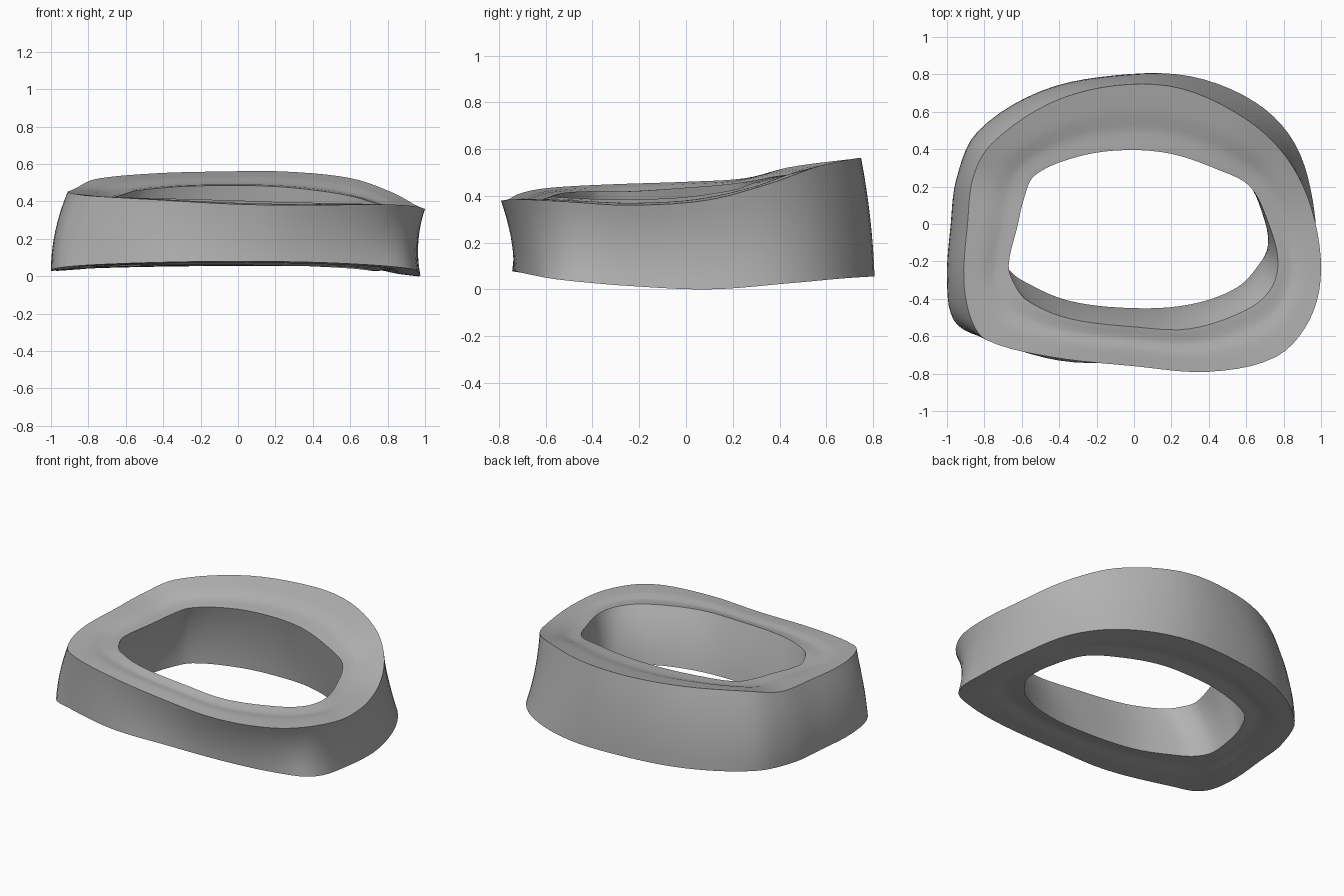
import bpy
import math
from mathutils import Vector

cube = bpy.data.objects.get("Cube")
if cube:
    bpy.data.objects.remove(cube, do_unlink=True)

# Four rims of the ring, with matching stations running left, back, right, front
OUTER_TOP = [
    (-.91, -.3, .45), (-.89, 0, .46), (-.86, .25, .475), (-.76, .43, .52), (-.45, .645, .55),
    (-.1, .74, .56), (.25, .725, .56), (.6, .56, .525), (.82, .35, .45), (.95, .08, .38),
    (1, -.25, .36), (.94, -.51, .375), (.76, -.71, .385), (.4, -.79, .38), (0, -.76, .385),
    (-.45, -.71, .41), (-.79, -.62, .43), (-.87, -.51, .44)]
OUTER_BOTTOM = [
    (-1, -.3, .03), (-.98, 0, .03), (-.95, .24, .03), (-.84, .49, .04), (-.5, .71, .05),
    (-.1, .795, .055), (.3, .79, .055), (.65, .65, .045), (.86, .43, .025), (.96, .1, 0),
    (.97, -.25, .015), (.92, -.53, .04), (.72, -.65, .06), (.4, -.72, .075), (0, -.74, .08),
    (-.4, -.73, .075), (-.8, -.61, .06), (-.96, -.52, .045)]
INNER_TOP = [
    (-.67, -.22, .42), (-.62, 0, .435), (-.59, .13, .445), (-.53, .26, .46), (-.3, .36, .48),
    (-.05, .395, .485), (.2, .375, .48), (.45, .29, .455), (.62, .2, .425), (.72, 0, .395),
    (.77, -.2, .385), (.73, -.35, .385), (.6, -.46, .39), (.3, -.56, .395), (0, -.55, .405),
    (-.35, -.505, .415), (-.57, -.41, .42), (-.64, -.32, .42)]
INNER_BOTTOM = [
    (-.72, -.13, .05), (-.7, .06, .05), (-.66, .2, .05), (-.57, .34, .055), (-.3, .44, .06),
    (-.05, .47, .06), (.2, .455, .06), (.46, .37, .05), (.62, .27, .04), (.71, .05, .03),
    (.72, -.1, .03), (.68, -.2, .04), (.55, -.34, .05), (.3, -.43, .055), (0, -.45, .06),
    (-.35, -.41, .06), (-.6, -.3, .06), (-.68, -.23, .055)]

STEPS_PER_STATION = 5
STEPS_PER_SIDE = 8
WALL_BOW = Vector((-.022, .01, 0))   # both walls lean out to the left and back
GROOVE_DEPTH = .012


def smooth_loop(points):
    """Closed smooth curve through the stations, sampled evenly."""
    points = [Vector(p) for p in points]
    count = len(points)
    samples = []
    for i in range(count):
        before, start, end, after = (points[(i + k) % count] for k in (-1, 0, 1, 2))
        # tangents scaled to the span keep uneven spacing from overshooting
        span = (end - start).length
        start_tangent = (end - before).normalized() * span
        end_tangent = (after - start).normalized() * span
        for step in range(STEPS_PER_STATION):
            t = step / STEPS_PER_STATION
            rise = t * t * (3 - 2 * t)
            samples.append(start.lerp(end, rise)
                           + start_tangent * (t * (1 - t) ** 2)
                           - end_tangent * (t * t * (1 - t)))
    return samples


def wall_offset(t):
    """Bow of a side wall between its two rims."""
    return WALL_BOW * (4 * t * (1 - t))


def groove_offset(t, centre, direction):
    """Shallow channel that runs around the ring close to the opening."""
    depth = GROOVE_DEPTH * math.exp(-((t - centre) / .16) ** 2)
    return Vector((0, 0, direction * depth))


def build_ring(name, material):
    outer_top, inner_top, inner_bottom, outer_bottom = map(
        smooth_loop, (OUTER_TOP, INNER_TOP, INNER_BOTTOM, OUTER_BOTTOM))
    # each side of the cross-section: first rim, second rim, surface shape
    sides = [
        (outer_top, inner_top, lambda t: groove_offset(t, .7, -1)),
        (inner_top, inner_bottom, wall_offset),
        (inner_bottom, outer_bottom, lambda t: groove_offset(t, .3, 1)),
        (outer_bottom, outer_top, wall_offset),
    ]
    loops = []
    for first, second, shape in sides:
        for step in range(STEPS_PER_SIDE):
            t = step / STEPS_PER_SIDE
            offset = shape(t) if step else Vector()
            loops.append([a.lerp(b, t) + offset for a, b in zip(first, second)])

    # stitch neighbouring loops into quads
    length, rows = len(outer_top), len(loops)
    verts = [point for loop in loops for point in loop]
    faces = []
    for row in range(rows):
        here, following = row * length, (row + 1) % rows * length
        for i in range(length):
            j = (i + 1) % length
            faces.append((here + i, here + j, following + j, following + i))

    mesh = bpy.data.meshes.new(name)
    mesh.from_pydata(verts, [], faces)
    mesh.materials.append(material)
    mesh.validate()
    mesh.update()
    ring = bpy.data.objects.new(name, mesh)
    bpy.context.collection.objects.link(ring)
    return ring


# One plain grey for the whole part
grey = bpy.data.materials.new("plain_grey")
grey.use_nodes = True
colour = (.45, .45, .45, 1)
grey.diffuse_color = colour
grey.node_tree.nodes["Principled BSDF"].inputs["Base Color"].default_value = colour

# Smooth walls with crisp rims
ring = build_ring("contoured_ring", grey)
bpy.ops.object.select_all(action='DESELECT')
ring.select_set(True)
bpy.context.view_layer.objects.active = ring
bpy.ops.object.shade_smooth_by_angle(angle=math.radians(35))
